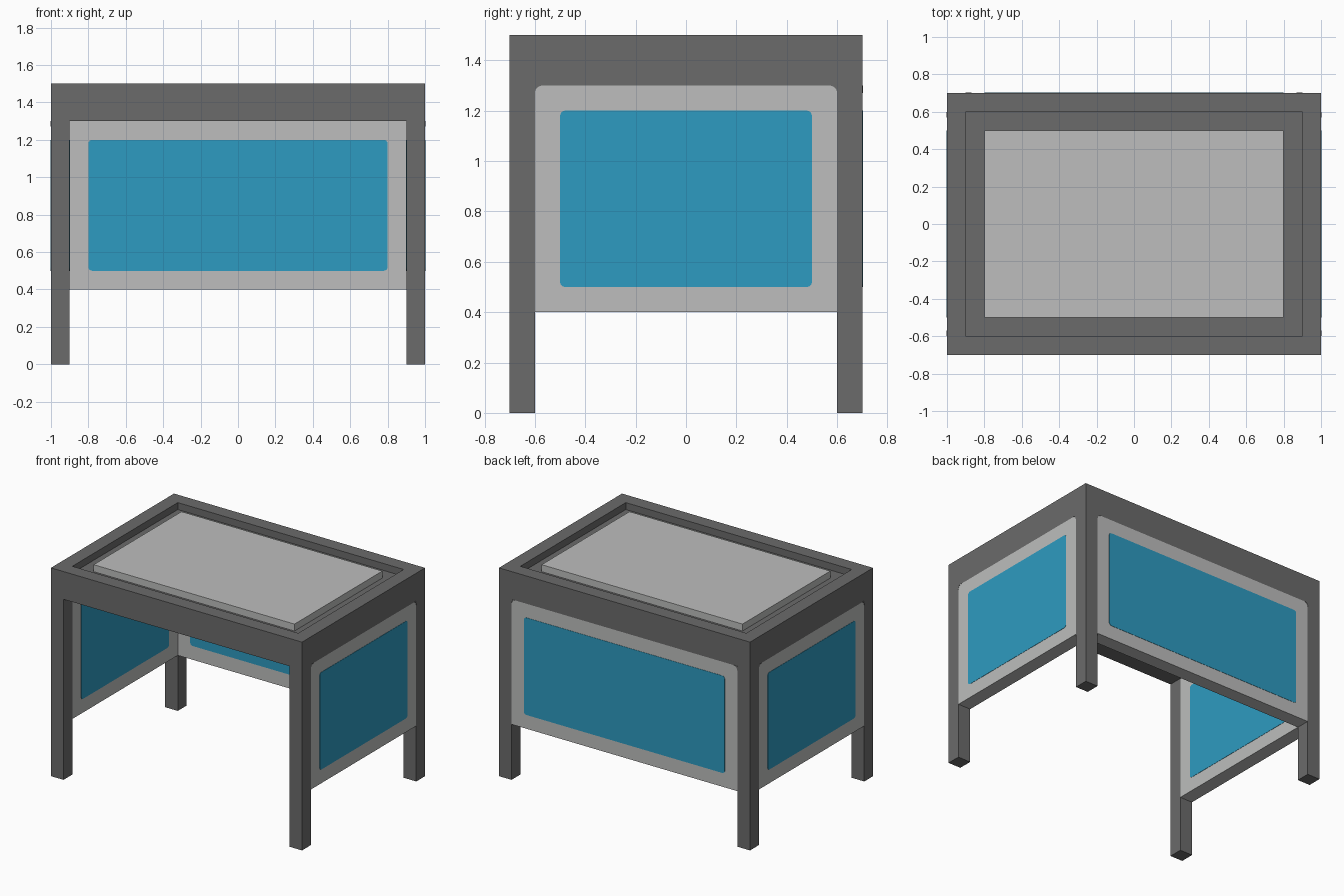
import bpy, bmesh, math
from mathutils import Vector

if "Cube" in bpy.data.objects:
    bpy.data.objects.remove(bpy.data.objects["Cube"], do_unlink=True)


def material(name, rgb):
    m = bpy.data.materials.new(name)
    m.use_nodes = True
    m.diffuse_color = (*rgb, 1)
    m.node_tree.nodes["Principled BSDF"].inputs["Base Color"].default_value = (*rgb, 1)
    return m


DARK = material("dark grey", (0.147, 0.147, 0.147))
LIGHT = material("light grey", (0.509, 0.515, 0.509))
BLUE = material("window blue", (0.027, 0.328, 0.533))


def prism(name, outline, axes, origin, depth, mat):
    """Extrude a 2D outline, laid on axes (u, v), from origin along u x v."""
    u, v = (Vector(a) for a in axes)
    bm = bmesh.new()
    face = bm.faces.new([bm.verts.new(Vector(origin) + u * a + v * b) for a, b in outline])
    new = bmesh.ops.extrude_face_region(bm, geom=[face], use_keep_orig=True)["geom"]
    bmesh.ops.translate(bm, vec=u.cross(v) * depth,
                        verts=[g for g in new if isinstance(g, bmesh.types.BMVert)])
    bmesh.ops.recalc_face_normals(bm, faces=bm.faces)
    mesh = bpy.data.meshes.new(name)
    bm.to_mesh(mesh)
    bm.free()
    mesh.materials.append(mat)
    ob = bpy.data.objects.new(name, mesh)
    bpy.context.collection.objects.link(ob)
    return ob


def rect(a0, a1, b0, b1):
    return [(a0, b0), (a1, b0), (a1, b1), (a0, b1)]


def arc(cx, cy, r, start, steps=4):
    return [(cx + r * math.cos(start + i * math.pi / 2 / steps),
             cy + r * math.sin(start + i * math.pi / 2 / steps)) for i in range(steps + 1)]


def rounded_rect(a0, a1, b0, b1, r):
    corners = [(a1 - r, b1 - r), (a0 + r, b1 - r), (a0 + r, b0 + r), (a1 - r, b0 + r)]
    return [p for i, (x, y) in enumerate(corners) for p in arc(x, y, r, i * math.pi / 2)]


def box(name, x0, x1, y0, y1, z0, z1, mat):
    return prism(name, rect(x0, x1, y0, y1), ((1, 0, 0), (0, 1, 0)), (0, 0, z0), z1 - z0, mat)


# Corner posts, running from the ground to the top of the rim
for sx, side in ((1, "left"), (-1, "right")):
    for sy, end in ((-1, "front"), (1, "back")):
        xs, ys = sorted((sx, sx * 0.9)), sorted((sy * 0.7, sy * 0.6))
        box(f"{end}_{side}_post", *xs, *ys, 0, 1.5, DARK)

# Header beams between the posts
box("front_beam", -0.9, 0.9, -0.7, -0.6, 1.3, 1.5, DARK)
box("back_beam", -0.9, 0.9, 0.6, 0.7, 1.3, 1.5, DARK)
box("left_beam", 0.9, 1, -0.6, 0.6, 1.3, 1.5, DARK)
box("right_beam", -1, -0.9, -0.6, 0.6, 1.3, 1.5, DARK)

# Sunken roof with a raised panel level with the rim
box("roof_deck", -0.9, 0.9, -0.6, 0.6, 1.3, 1.45, DARK)
box("roof_panel", -0.8, 0.8, -0.5, 0.5, 1.45, 1.5, LIGHT)


# Walls: panel, window showing on both faces, rounded corner fillets outside
def wall(name, u, outer, half):
    axes = (u, (0, 0, 1))
    out = Vector(u).cross(Vector((0, 0, 1)))
    inner = out * (outer - 0.1)
    prism(name + "_wall", rect(-half, half, 0.4, 1.3), axes, inner, 0.1, LIGHT)
    prism(name + "_window", rounded_rect(-half + 0.1, half - 0.1, 0.5, 1.2, 0.02),
          axes, inner - out * 0.002, 0.104, BLUE)
    r = 0.03
    for s, side in ((1, "a"), (-1, "b")):
        curve = [(s * x, z) for x, z in arc(half - r, 1.3 - r, r, 0)]
        prism(f"{name}_corner_fillet_{side}", [(s * half, 1.3)] + curve[::-1],
              axes, out * (outer - 0.002), 0.004, DARK)


wall("back", (-1, 0, 0), 0.7, 0.9)
wall("left", (0, 1, 0), 1.0, 0.6)
wall("right", (0, -1, 0), 1.0, 0.6)
